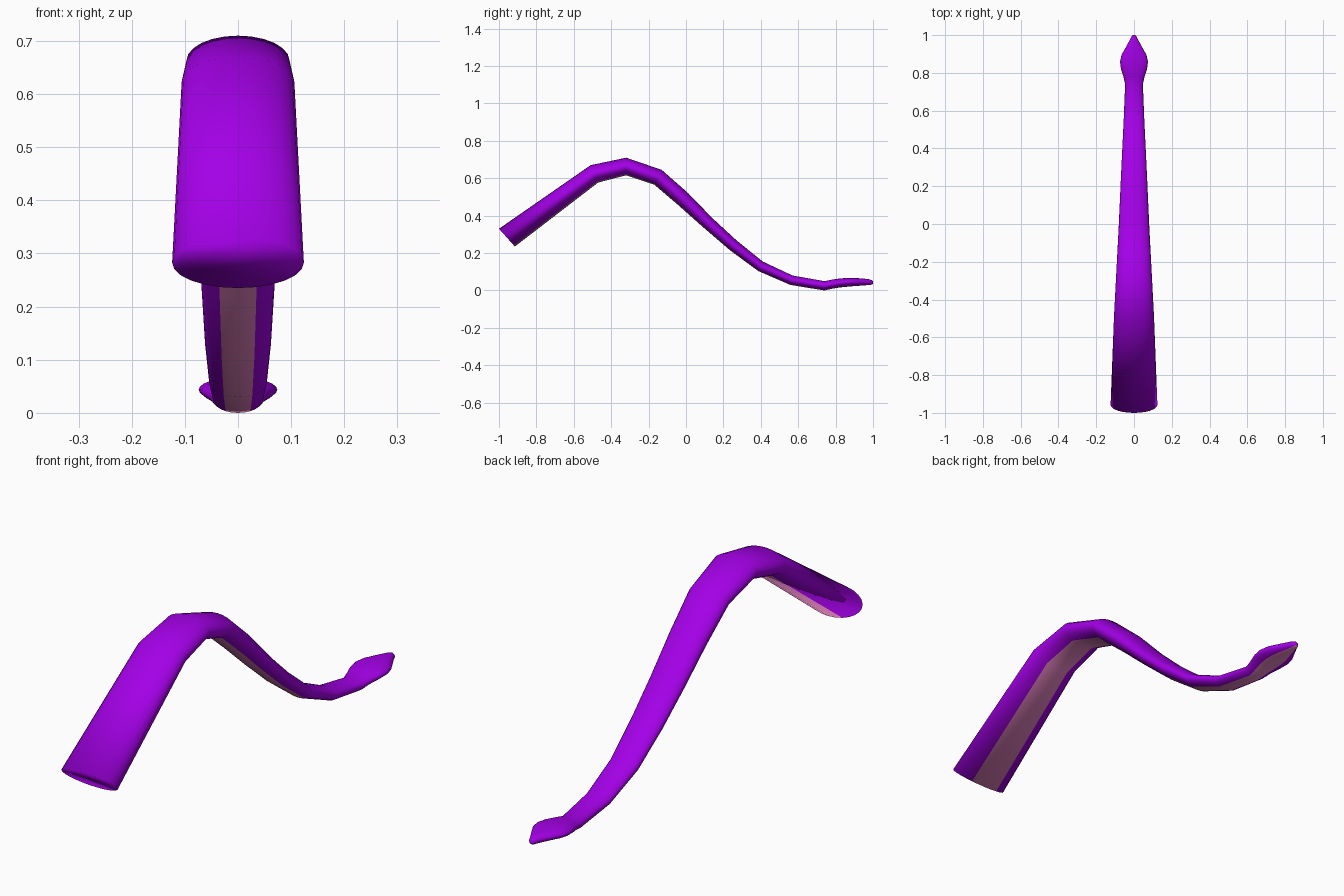
import bpy, bmesh, math
from mathutils import Vector

SIDES = 24


def material(name, rgb):
    m = bpy.data.materials.new(name)
    m.diffuse_color = (*rgb, 1.0)
    return m


purple = material("purple skin", (0.37, 0.0, 0.80))
pink = material("pink belly", (0.85, 0.25, 0.58))

# Stations along the tail: back y, back z, belly y, belly z, half width
stations = [
    (-1.000, 0.330, -0.915, 0.235, 0.124),
    (-0.510, 0.670, -0.470, 0.577, 0.106),
    (-0.320, 0.710, -0.320, 0.616, 0.097),
    (-0.130, 0.645, -0.170, 0.566, 0.088),
    (0.010, 0.522, -0.040, 0.455, 0.081),
    (0.140, 0.388, 0.095, 0.335, 0.075),
    (0.270, 0.268, 0.235, 0.215, 0.069),
    (0.410, 0.155, 0.386, 0.104, 0.062),
    (0.570, 0.080, 0.557, 0.030, 0.054),
    (0.740, 0.050, 0.740, 0.000, 0.047),
    (0.780, 0.058, 0.780, 0.009, 0.056),
    (0.820, 0.064, 0.820, 0.016, 0.069),
    (0.860, 0.067, 0.860, 0.020, 0.074),
    (0.895, 0.067, 0.895, 0.023, 0.066),
    (0.935, 0.065, 0.935, 0.026, 0.044),
    (0.975, 0.061, 0.975, 0.029, 0.022),
    (0.992, 0.056, 0.992, 0.031, 0.014),
    (1.000, 0.048, 1.000, 0.035, 0.006),
]

# Flattened tube: one oval ring per station
bm = bmesh.new()
rings = []
for ty, tz, by, bz, w in stations:
    top, bottom = Vector((0, ty, tz)), Vector((0, by, bz))
    mid, half = (top + bottom) / 2, (top - bottom) / 2
    ring = []
    for i in range(SIDES):
        a = 2 * math.pi * i / SIDES
        ring.append(bm.verts.new(mid + half * math.cos(a) + Vector((w * math.sin(a), 0, 0))))
    rings.append(ring)

# Skin, with the lowest sixth of the ring as the belly
for r0, r1 in zip(rings, rings[1:]):
    for i in range(SIDES):
        j = (i + 1) % SIDES
        f = bm.faces.new((r0[i], r0[j], r1[j], r1[i]))
        f.material_index = 1 if abs(i + 0.5 - SIDES / 2) < SIDES / 12 else 0

# End caps
bm.faces.new(rings[0])
bm.faces.new(rings[-1])
bmesh.ops.recalc_face_normals(bm, faces=bm.faces)
for f in bm.faces:
    f.smooth = True

mesh = bpy.data.meshes.new("tail")
bm.to_mesh(mesh)
bm.free()
mesh.materials.append(purple)
mesh.materials.append(pink)
tail = bpy.data.objects.new("tail", mesh)
bpy.context.collection.objects.link(tail)
